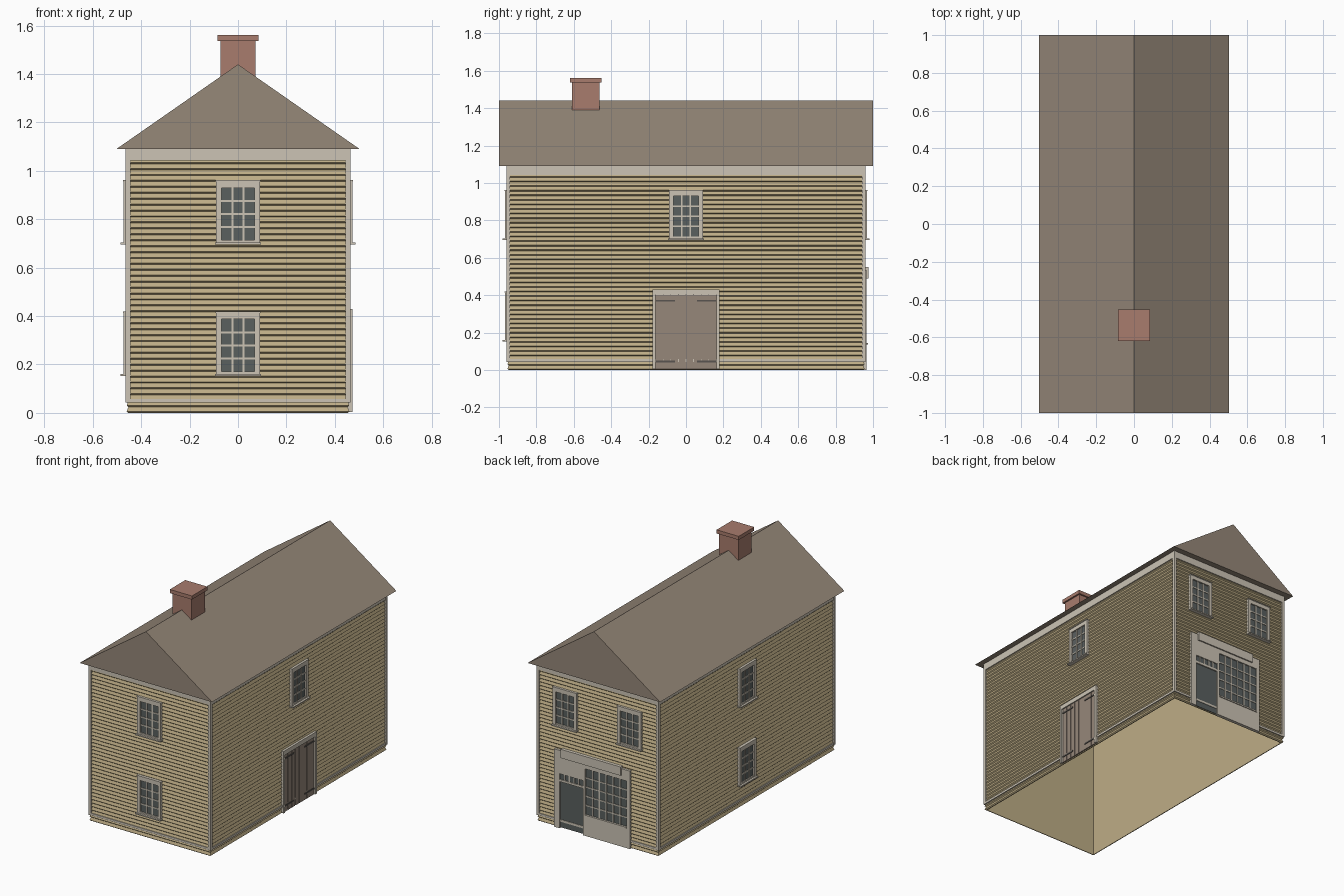
import bpy, bmesh, math
from mathutils import Matrix, Vector

cube = bpy.data.objects.get("Cube")
if cube:
    bpy.data.objects.remove(cube)

HX, HY, EAVE, RIDGE = 0.465, 0.96, 1.09, 1.44


def material(name, rgb):
    lin = [((c / 255 + 0.055) / 1.055) ** 2.4 for c in rgb] + [1]
    m = bpy.data.materials.new(name)
    m.use_nodes = True
    m.diffuse_color = lin
    bsdf = m.node_tree.nodes["Principled BSDF"]
    bsdf.inputs["Base Color"].default_value = lin
    bsdf.inputs["Roughness"].default_value = 0.9
    return m


MATS = {
    "siding": material("tan siding", (190, 173, 134)),
    "trim": material("cream trim", (204, 196, 181)),
    "glass": material("dark glass", (90, 96, 95)),
    "roof": material("brown shingle", (150, 136, 121)),
    "door": material("weathered wood", (150, 135, 122)),
    "iron": material("dark iron", (88, 84, 80)),
    "brick": material("red brick", (168, 124, 109)),
}


def finish(name, bm, mats):
    me = bpy.data.meshes.new(name)
    bm.to_mesh(me)
    bm.free()
    for m in mats:
        me.materials.append(MATS[m])
    ob = bpy.data.objects.new(name, me)
    bpy.context.collection.objects.link(ob)
    return ob


def sweep(name, profile, mat):
    """Run a profile of (offset from wall plane, z) around the house."""
    bm = bmesh.new()
    rings = []
    for d, z in profile:
        x, y = HX + d, HY + d
        rings.append([bm.verts.new((sx * x, sy * y, z))
                      for sx, sy in ((-1, -1), (1, -1), (1, 1), (-1, 1))])
    for low, high in zip(rings, rings[1:]):
        for k in range(4):
            n = (k + 1) % 4
            bm.faces.new((low[k], low[n], high[n], high[k]))
    return finish(name, bm, [mat])


WALLS = {"front": (0, HY), "left": (90, HX), "back": (180, HY), "right": (270, HX)}


def wall_part(name, wall, boxes):
    """Boxes (material, u0, u1, z0, z1, d0, d1) laid on one wall; d points out."""
    angle, dist = WALLS[wall]
    rot = Matrix.Rotation(math.radians(angle), 4, "Z")
    mats = list(dict.fromkeys(b[0] for b in boxes))
    bm = bmesh.new()
    for mat, u0, u1, z0, z1, d0, d1 in boxes:
        centre = Vector(((u0 + u1) / 2, -dist - (d0 + d1) / 2, (z0 + z1) / 2))
        size = Matrix.Diagonal((u1 - u0, d1 - d0, z1 - z0, 1))
        made = bmesh.ops.create_cube(
            bm, size=1, matrix=rot @ Matrix.Translation(centre) @ size)
        for f in {f for v in made["verts"] for f in v.link_faces}:
            f.material_index = mats.index(mat)
    return finish(name, bm, mats)


def glazing(u0, u1, z0, z1, cols, rows, bar=0.008):
    """Glass sheet with a grid of glazing bars."""
    out = [("glass", u0, u1, z0, z1, -0.016, -0.002)]
    for i in range(1, cols):
        u = u0 + (u1 - u0) * i / cols
        out.append(("trim", u - bar / 2, u + bar / 2, z0, z1, -0.014, 0.003))
    for j in range(1, rows):
        z = z0 + (z1 - z0) * j / rows
        out.append(("trim", u0, u1, z - bar / 2, z + bar / 2, -0.014, 0.002))
    return out


def window(name, wall, u, z):
    """Sash window centred at u with its sill at z."""
    boxes = glazing(u - 0.068, u + 0.068, z + 0.014, z + 0.23, 3, 4)
    for a, b in ((-0.09, -0.068), (0.068, 0.09)):
        boxes.append(("trim", u + a, u + b, z, z + 0.26, -0.016, 0.008))
    boxes += [
        ("trim", u - 0.068, u + 0.068, z + 0.23, z + 0.26, -0.016, 0.008),
        ("trim", u - 0.092, u + 0.092, z + 0.256, z + 0.262, -0.016, 0.011),
        ("trim", u - 0.068, u + 0.068, z, z + 0.014, -0.016, 0.006),
        ("trim", u - 0.095, u + 0.095, z - 0.004, z + 0.004, -0.016, 0.02),
    ]
    return wall_part(name, wall, boxes)


# Clapboard walls: each course leans out to a small lip, with a plain lining
step = 0.0245
boards = [(-0.017, 0)]
for i in range(43):
    z = i * step
    boards += [(-0.012, z), (-0.005, z + 0.006), (-0.012, z + step)]
sweep("clapboard_walls", boards, "siding")
sweep("wall_lining", [(-0.017, EAVE), (-0.017, 0)], "siding")

# Cream bands at the top and foot of the walls
for name, z0, z1 in (("frieze_board", 1.042, EAVE), ("water_table", 0.043, 0.058)):
    sweep(name, [(-0.016, z0), (-0.001, z0), (-0.001, z1), (-0.016, z1)], "trim")

# Corner boards
for wall, half in (("front", HX), ("left", HY), ("back", HX), ("right", HY)):
    wall_part("corner_boards_" + wall, wall, [
        ("trim", s * half - (0.02 if s > 0 else 0), s * half + (0.02 if s < 0 else 0),
         0.043, EAVE, -0.016, 0) for s in (-1, 1)])

# Sash windows
for name, wall, u, z in (
        ("front_upper_window", "front", 0, 0.70), ("front_lower_window", "front", 0, 0.157),
        ("left_upper_window", "left", 0, 0.70),
        ("right_upper_window", "right", 0, 0.70), ("right_lower_window", "right", 0, 0.157),
        ("back_window_a", "back", -0.245, 0.70), ("back_window_b", "back", 0.245, 0.70)):
    window(name, wall, u, z)

# Plank double door on the left wall, with strap hinges
door = [("door", -0.163, 0.163, 0.004, 0.40, -0.016, -0.004),
        ("trim", -0.18, 0.18, 0.40, 0.43, -0.016, 0.008)]
planks = 8
for i in range(planks):
    u = -0.163 + 0.326 * i / planks
    door.append(("door", u + 0.002, u + 0.326 / planks - 0.002, 0.004, 0.40, -0.01, 0))
for s in (-1, 1):
    a, b = sorted((s * 0.163, s * 0.18))
    door.append(("trim", a, b, 0.004, 0.40, -0.016, 0.008))
    a, b = sorted((s * 0.06, s * 0.16))
    for z in (0.04, 0.365):
        door.append(("iron", a, b, z, z + 0.01, -0.01, 0.004))
wall_part("double_door", "left", door)

# Shopfront on the back wall: cream surround, door with transom, display window
shop = [
    ("trim", -0.325, -0.285, 0, 0.535, -0.016, 0.006),
    ("trim", -0.105, -0.09, 0, 0.46, -0.016, 0.006),
    ("trim", 0.225, 0.25, 0, 0.535, -0.016, 0.006),
    ("trim", -0.285, 0.225, 0.46, 0.535, -0.016, 0.006),
    ("trim", -0.09, 0.225, 0, 0.14, -0.016, 0.006),
    ("trim", -0.09, 0.225, 0.135, 0.145, -0.016, 0.012),
    ("trim", -0.285, -0.105, 0.375, 0.46, -0.016, 0.006),
    ("trim", -0.285, -0.105, 0.32, 0.335, -0.016, 0.004),
    ("glass", -0.285, -0.105, 0.004, 0.32, -0.016, -0.004),
    ("trim", -0.27, 0.185, 0.49, 0.55, -0.016, 0.015),
]
shop += glazing(-0.285, -0.105, 0.335, 0.375, 5, 1)
shop += glazing(-0.09, 0.225, 0.145, 0.46, 6, 5)
wall_part("shopfront", "back", shop)

# Gable roof as a closed prism
bm = bmesh.new()
ends = [[bm.verts.new(p) for p in ((-0.503, y, EAVE), (0.503, y, EAVE), (0, y, RIDGE))]
        for y in (-1, 1)]
bm.faces.new(ends[0])
bm.faces.new(ends[1][::-1])
for k in range(3):
    n = (k + 1) % 3
    bm.faces.new((ends[0][n], ends[0][k], ends[1][k], ends[1][n]))
bmesh.ops.recalc_face_normals(bm, faces=bm.faces)
finish("roof", bm, ["roof"])

# Chimney shaft and cap
for name, half, z0, z1 in (("chimney_shaft", 0.073, 1.36, 1.54),
                           ("chimney_cap", 0.084, 1.537, 1.562)):
    bm = bmesh.new()
    bmesh.ops.create_cube(bm, size=1, matrix=Matrix.Translation(
        (0, -0.536, (z0 + z1) / 2)) @ Matrix.Diagonal((half * 2, half * 2, z1 - z0, 1)))
    finish(name, bm, ["brick"])
